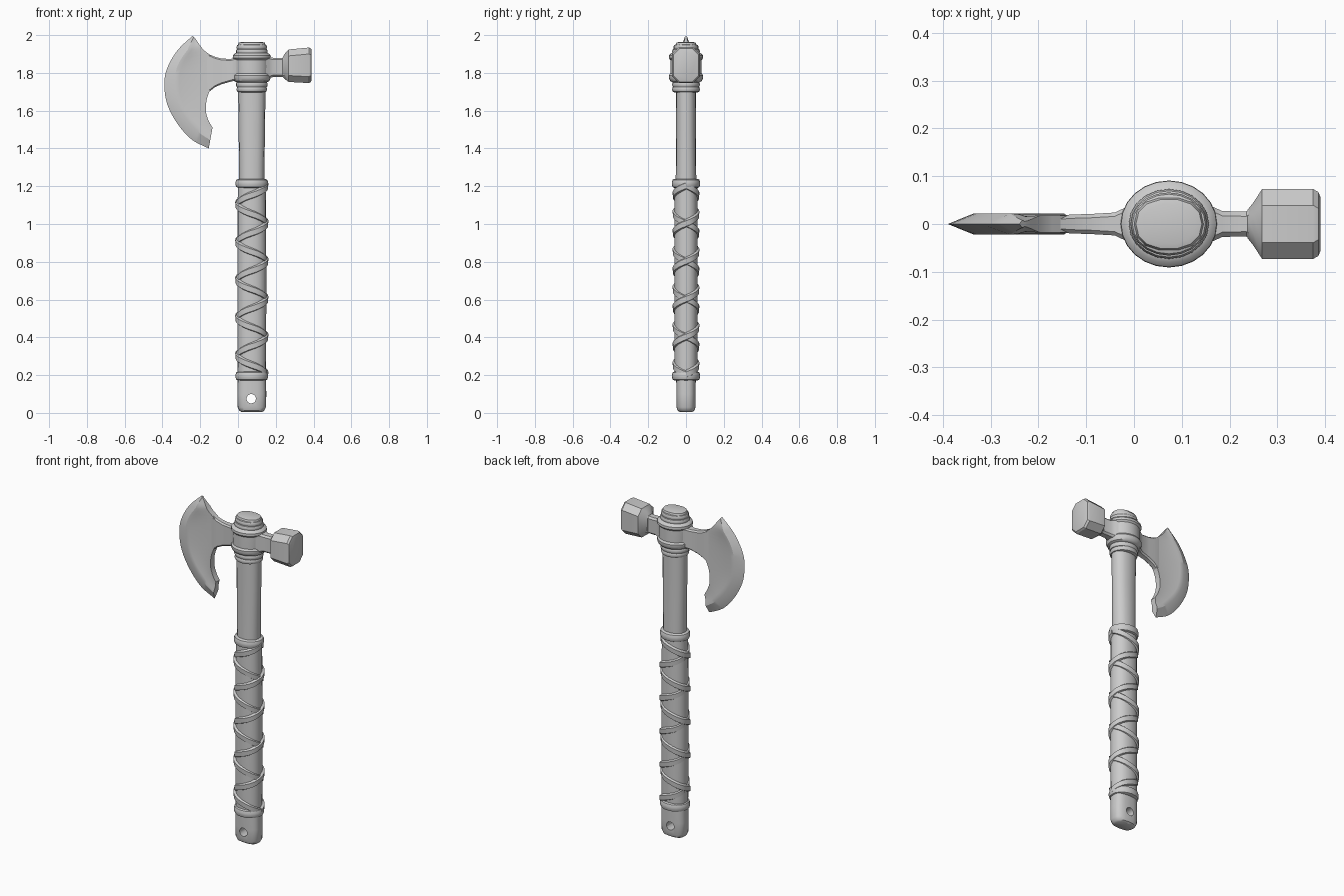
import bpy, bmesh, math
from mathutils import Vector

if "Cube" in bpy.data.objects:
    bpy.data.objects.remove(bpy.data.objects["Cube"])

GREY = (0.6, 0.6, 0.6, 1)
mat = bpy.data.materials.new("plain grey")
mat.use_nodes = True
mat.diffuse_color = GREY
mat.node_tree.nodes["Principled BSDF"].inputs["Base Color"].default_value = GREY

CX = 0.073  # handle axis


def loft(name, sections, closed=True, angle=35):
    """Skin a list of equal-length point rings and cap both ends."""
    bm = bmesh.new()
    rings = [[bm.verts.new(p) for p in s] for s in sections]
    n = len(rings[0])
    for a, b in zip(rings, rings[1:]):
        for i in range(n):
            j = (i + 1) % n
            bm.faces.new((a[i], a[j], b[j], b[i]))
    bm.faces.new(rings[0])
    bm.faces.new(rings[-1])
    bmesh.ops.recalc_face_normals(bm, faces=bm.faces)
    me = bpy.data.meshes.new(name)
    bm.to_mesh(me)
    bm.free()
    me.materials.append(mat)
    ob = bpy.data.objects.new(name, me)
    bpy.context.collection.objects.link(ob)
    smooth(ob, angle)
    return ob


def smooth(ob, angle=35):
    bpy.ops.object.select_all(action='DESELECT')
    ob.select_set(True)
    bpy.context.view_layer.objects.active = ob
    bpy.ops.object.shade_smooth_by_angle(angle=math.radians(angle))


def oval(t, rx, ry, power=2.0):
    c, s = math.cos(t), math.sin(t)
    e = 2 / power
    return (CX + math.copysign(abs(c) ** e, c) * rx,
            math.copysign(abs(s) ** e, s) * ry)


def turned(name, profile, sides=20, power=2.0):
    """Upright part with an oval outline; profile rows are (z, rx, ry)."""
    return loft(name, [[(*oval(math.tau * i / sides, rx, ry, power), z)
                        for i in range(sides)] for z, rx, ry in profile])


def band(name, z, h, rx, ry, bulge):
    """Rounded ring around the handle."""
    return turned(name, [(z - h, rx - bulge, ry - bulge), (z - h * .8, rx - bulge * .3, ry - bulge * .3),
                         (z - h * .3, rx, ry), (z + h * .3, rx, ry),
                         (z + h * .8, rx - bulge * .3, ry - bulge * .3), (z + h, rx - bulge, ry - bulge)])


def spline(points, steps=4):
    """Catmull-Rom curve through 2D points."""
    p = [Vector(q) for q in points]
    p = [2 * p[0] - p[1]] + p + [2 * p[-1] - p[-2]]
    out = []
    for a, b, c, d in zip(p, p[1:], p[2:], p[3:]):
        for k in range(steps):
            t = k / steps
            out.append(0.5 * (2 * b + (c - a) * t + (2 * a - 5 * b + 4 * c - d) * t * t
                              + (3 * b - a - 3 * c + d) * t ** 3))
    return out + [p[-2]]


# Handle: pommel with a lanyard hole, and upper shaft
pommel = turned("handle_end", [(.005, .055, .034), (.012, .066, .044), (.03, .075, .05),
                               (.1, .077, .051), (.2, .074, .052)], 24, 2.7)
bpy.ops.mesh.primitive_cylinder_add(vertices=16, radius=.025, depth=.4,
                                    location=(CX - .003, 0, .075), rotation=(math.pi / 2, 0, 0))
cutter = bpy.context.object
cutter.name = "hole_cutter"
cutter.data.materials.append(mat)
cutter.hide_render = True
cut = pommel.modifiers.new("hole", 'BOOLEAN')
cut.operation = 'DIFFERENCE'
cut.object = cutter
cut.solver = 'EXACT'
bpy.context.view_layer.objects.active = pommel
bpy.ops.object.modifier_apply(modifier=cut.name)
bpy.data.objects.remove(cutter)
smooth(pommel)

turned("shaft", [(1.15, .066, .055), (1.3, .067, .054), (1.5, .07, .052), (1.75, .073, .053)], 16, 2.3)
turned("shaft_top", [(1.7, .073, .056), (1.9, .075, .058), (1.945, .074, .058),
                     (1.96, .069, .052), (1.963, .055, .042)], 14, 2.3)

# Grip wrap with end rings
turned("grip", [(.18, .074, .06), (.3, .076, .062), (.7, .077, .062), (1.1, .075, .062), (1.23, .073, .06)], 20, 2.2)
for label, z in (("lower", .195), ("upper", 1.215)):
    band(label + "_grip_ring", z, .024, .086, .075, .014)

# Two crossing straps wound around the grip
TURNS, STEPS = 5, 28
for label, hand in (("right", 1), ("left", -1)):
    rows = []
    for k in range(TURNS * STEPS + 1):
        t = math.tau * k / STEPS
        z = .205 + 1.0 * k / (TURNS * STEPS)
        lift = .003 * hand * math.cos(t)
        rows.append([(*oval(hand * t, .076 + r + lift, .062 + r + lift, 2.2), z + w)
                     for r, w in ((-.008, -.024), (.007, -.017), (.009, .012), (-.008, .024))])
    loft("strap_" + label, rows, angle=40)

# Bindings above and below the head
for label, z, rx, ry in (("upper", 1.935, .08, .066), ("middle", 1.912, .084, .073),
                         ("lower", 1.738, .084, .073), ("bottom", 1.713, .08, .073)):
    band(label + "_binding", z, .016, rx, ry, .012)

# Head collar with raised rims
turned("collar", [(1.75, .08, .072), (1.757, .093, .084), (1.772, .1, .091), (1.786, .1, .091),
                  (1.797, .092, .083), (1.835, .093, .083), (1.868, .092, .083),
                  (1.878, .101, .091), (1.892, .1, .09), (1.903, .09, .08), (1.907, .078, .068)], 24)

# Axe blade: thin cutting edge, raised bevel line, slightly hollow cheek
outer = spline([(-.24, 1.997), (-.32, 1.92), (-.375, 1.825), (-.39, 1.74),
                (-.375, 1.635), (-.32, 1.53), (-.245, 1.447), (-.155, 1.40)])
inner = spline([(-.225, 1.98), (-.185, 1.925), (-.13, 1.87), (-.125, 1.77),
                (-.163, 1.67), (-.17, 1.60), (-.157, 1.55), (-.135, 1.51)])
rows = []
for o, i in zip(outer, inner):
    width = (i - o).length
    full = min(1, .15 + width / .12)
    side = []
    for d, y in ((min(.055, width * .4), .022), (min(.08, width * .55), .021),
                 (min(.1, width * .7), .016), (width, .018)):
        p = o + (i - o) * (d / width)
        side.append((p.x, y * full, p.y))
    rows.append([(o.x, 0, o.y)] + side + [(x, -y, z) for x, y, z in reversed(side)])
loft("axe_blade", rows, angle=25)


def beam(name, rows, chamfer):
    """Chamfered box section along x; rows are (x, z low, z high, half depth)."""
    secs = []
    for x, lo, hi, y in rows:
        c = min(chamfer, y * .6)
        secs.append([(x, y, lo + c), (x, y, hi - c), (x, y - c, hi), (x, c - y, hi),
                     (x, -y, hi - c), (x, -y, lo + c), (x, c - y, lo), (x, y - c, lo)])
    return loft(name, secs, angle=30)


# Blade arm, hammer neck and hammer block
beam("blade_arm", [(-.2, 1.71, 1.885, .012), (-.16, 1.695, 1.902, .018), (-.125, 1.722, 1.886, .02),
                   (-.09, 1.739, 1.877, .021), (-.04, 1.753, 1.873, .024), (-.015, 1.76, 1.88, .036),
                   (.03, 1.76, 1.885, .065)], .008)
beam("hammer_neck", [(.12, 1.765, 1.89, .065), (.165, 1.772, 1.885, .036), (.185, 1.778, 1.88, .027),
                     (.235, 1.778, 1.88, .026), (.27, 1.77, 1.89, .05)], .01)
beam("hammer_block", [(.238, 1.778, 1.885, .03), (.25, 1.765, 1.905, .045), (.268, 1.752, 1.924, .073),
                      (.375, 1.746, 1.934, .073), (.386, 1.752, 1.93, .067), (.39, 1.762, 1.92, .057)], .034)
